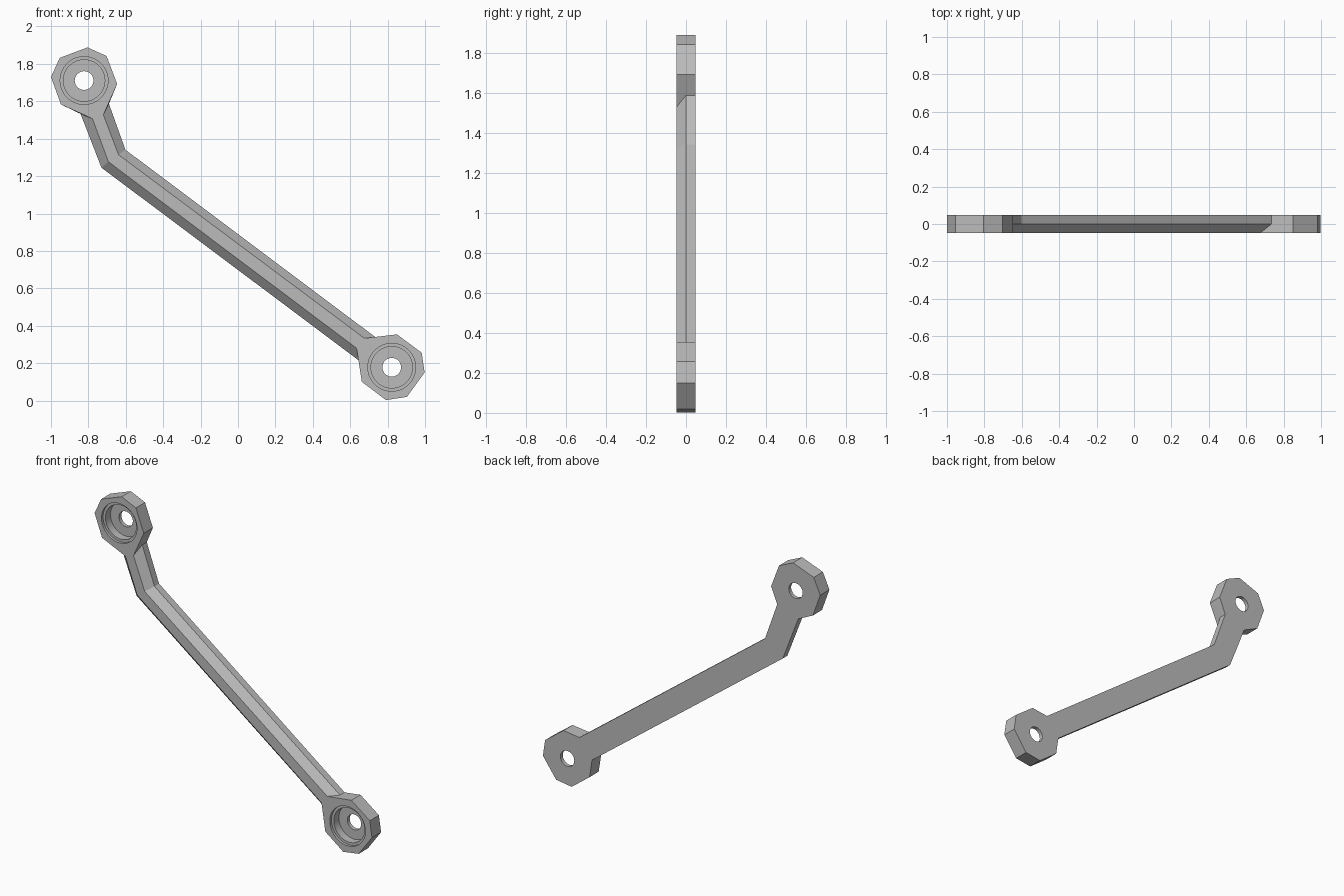
import bpy
import bmesh
from math import cos, sin, radians, pi
from mathutils import Matrix

cube = bpy.data.objects.get("Cube")
if cube:
    bpy.data.objects.remove(cube, do_unlink=True)

HALF = 0.047          # half thickness of the bar
PAD_RADIUS = 0.178
UPPER = (-0.823, 1.711)
LOWER = (0.822, 0.178)

grey = bpy.data.materials.new("plain grey")
grey.use_nodes = True
colour = (0.5, 0.5, 0.5, 1)
grey.diffuse_color = colour
grey.node_tree.nodes["Principled BSDF"].inputs["Base Color"].default_value = colour


def add_object(name, bm):
    bmesh.ops.recalc_face_normals(bm, faces=bm.faces)
    mesh = bpy.data.meshes.new(name)
    bm.to_mesh(mesh)
    bm.free()
    mesh.materials.append(grey)
    obj = bpy.data.objects.new(name, mesh)
    bpy.context.collection.objects.link(obj)
    return obj


def pad(centre, angles):
    """Corners of an eight-sided end pad, without those hidden in the neck."""
    return [(centre[0] + PAD_RADIUS * cos(radians(a)),
             centre[1] + PAD_RADIUS * sin(radians(a))) for a in angles]


# Outline of the link: pad, lower edge of arm, pad, upper edge of arm
upper_pad = pad(UPPER, (-6, 47.5, 84, 137, 174, 226))
lower_pad = pad(LOWER, (-154, -100, -63, -9, 26, 81))
under_edge = [(-0.842, 1.533), (-0.73, 1.245), (0.644, 0.216)]
over_edge = [(0.735, 0.339), (-0.602, 1.341), (-0.69, 1.587)]
under_front = [(-0.778, 1.507), (-0.693, 1.277), (0.634, 0.28)]
over_front = [(0.676, 0.333), (-0.639, 1.315), (-0.72, 1.528)]

full = upper_pad + under_edge + lower_pad + over_edge
narrow = upper_pad + under_front + lower_pad + over_front

# Loft back, middle and front outlines; the arm is chamfered towards the front
bm = bmesh.new()
rings = [[bm.verts.new((x, y, z)) for x, z in outline]
         for outline, y in ((full, HALF), (full, 0), (narrow, -HALF))]
bm.faces.new(rings[0])
bm.faces.new(rings[-1])
for near, far in zip(rings, rings[1:]):
    for i in range(len(near)):
        j = (i + 1) % len(near)
        bm.faces.new((near[i], near[j], far[j], far[i]))
link = add_object("link_arm", bm)


# Stepped bore: shallow recess, deep recess and through hole turned as one cutter
def bore_cutter(name, centre):
    profile = [(0.128, -0.1), (0.128, -0.03), (0.111, -0.03),
               (0.111, 0.022), (0.05, 0.022), (0.05, 0.1)]
    sides = 40
    bm = bmesh.new()
    loops = [[bm.verts.new((centre[0] + r * cos(2 * pi * k / sides), y,
                            centre[1] + r * sin(2 * pi * k / sides)))
              for k in range(sides)] for r, y in profile]
    bm.faces.new(loops[0])
    bm.faces.new(loops[-1])
    for a, b in zip(loops, loops[1:]):
        for k in range(sides):
            n = (k + 1) % sides
            bm.faces.new((a[k], a[n], b[n], b[k]))
    cutter = add_object(name, bm)
    cutter.hide_render = True
    return cutter


for name, centre in (("upper_bore", UPPER), ("lower_bore", LOWER)):
    cutter = bore_cutter(name, centre)
    cut = link.modifiers.new(name, "BOOLEAN")
    cut.operation = "DIFFERENCE"
    cut.solver = "EXACT"
    cut.object = cutter
    bpy.context.view_layer.objects.active = link
    bpy.ops.object.modifier_apply(modifier=cut.name)
    bpy.data.objects.remove(cutter, do_unlink=True)

# Smooth the round bores, keep the facets crisp
bpy.ops.object.select_all(action="DESELECT")
link.select_set(True)
bpy.context.view_layer.objects.active = link
bpy.ops.object.shade_smooth_by_angle(angle=radians(20))
